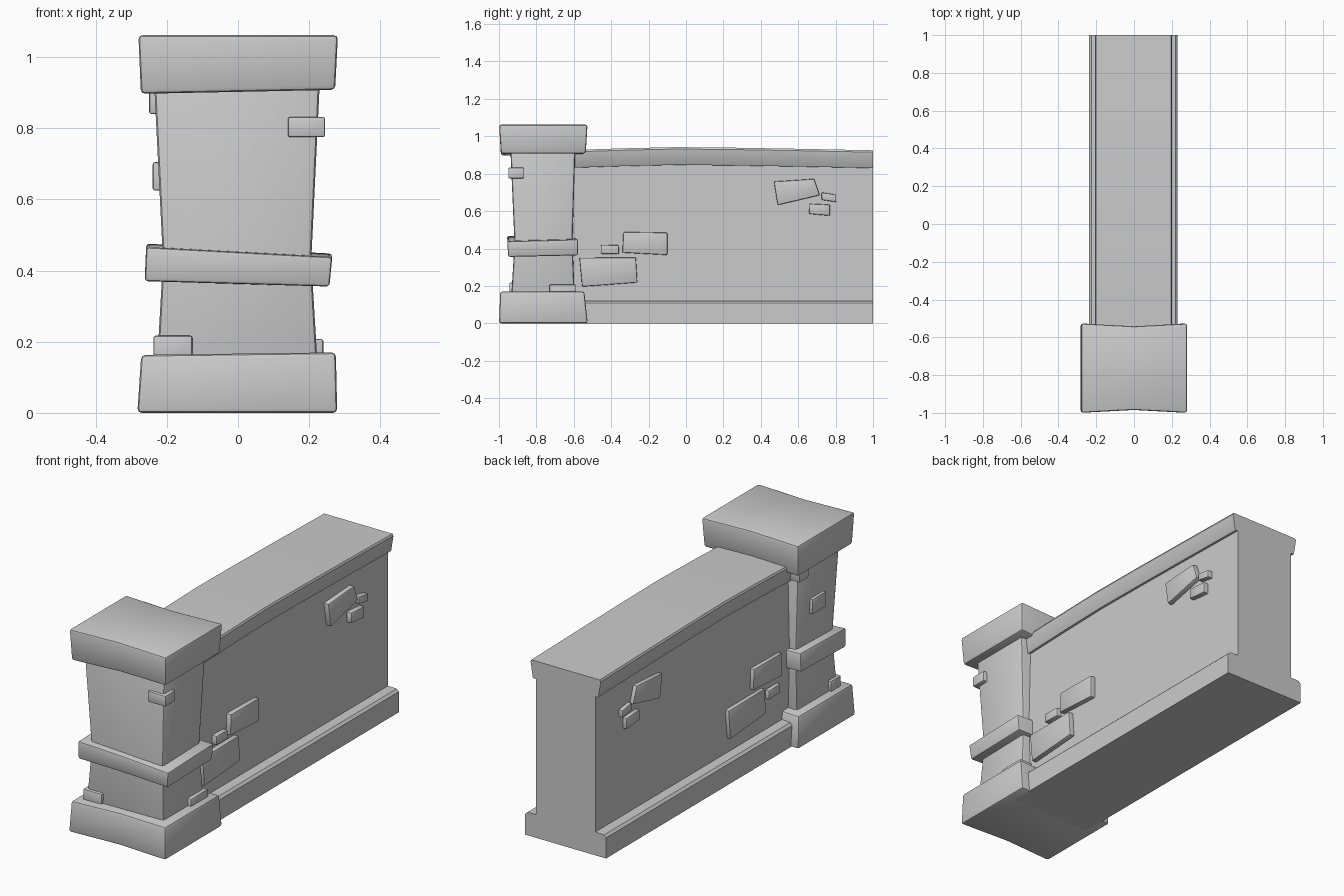
import bpy, bmesh, math

if "Cube" in bpy.data.objects:
    bpy.data.objects.remove(bpy.data.objects["Cube"])


def finish(name, bm, bevel=0.0, segments=2):
    """Round the hard edges and turn a bmesh into an object."""
    bmesh.ops.recalc_face_normals(bm, faces=bm.faces)
    if bevel:
        hard = [e for e in bm.edges if e.is_manifold and e.calc_face_angle() > 0.6]
        bmesh.ops.bevel(bm, geom=hard, offset=bevel, segments=segments,
                        profile=0.5, affect='EDGES', clamp_overlap=True)
    mesh = bpy.data.meshes.new(name)
    bm.to_mesh(mesh)
    bm.free()
    obj = bpy.data.objects.new(name, mesh)
    bpy.context.collection.objects.link(obj)
    bpy.ops.object.select_all(action='DESELECT')
    obj.select_set(True)
    bpy.context.view_layer.objects.active = obj
    bpy.ops.object.shade_smooth_by_angle(angle=math.radians(35))
    return obj


def loft(name, rings, bevel=0.0):
    """Skin equal-length closed rings and cap both ends."""
    bm = bmesh.new()
    vs = [[bm.verts.new(p) for p in r] for r in rings]
    n = len(vs[0])
    for a, b in zip(vs, vs[1:]):
        for i in range(n):
            j = (i + 1) % n
            bm.faces.new((a[i], a[j], b[j], b[i]))
    bm.faces.new(vs[0][::-1])
    bm.faces.new(vs[-1])
    return finish(name, bm, bevel)


def ring(x0, x1, y0, y1, zl, zr, bow=0.0, zy=0.0):
    """Level outline; zl/zr are left/right heights, bow dents front and back."""
    xm, zm = (x0 + x1) / 2, (zl + zr) / 2
    return [(x0, y0, zl), (xm, y0 + bow, zm), (x1, y0, zr),
            (x1, y1, zr + zy), (xm, y1 - bow, zm + zy), (x0, y1, zl + zy)]


def box(name, x0, x1, y0, y1, z0, z1):
    return loft(name, [ring(x0, x1, y0, y1, z0, z0), ring(x0, x1, y0, y1, z1, z1)], 0.007)


def wall_stone(name, side, quad):
    """Flat brick standing proud of the wall, outline given as (y, z)."""
    loft(name, [[(side * x, y, z) for y, z in quad] for x in (0.15, 0.195)], 0.006)


# Wall: plinth, panel and arched coping in one cross-section
half = [(0.234, 0.0, 0), (0.234, 0.108, 0), (0.222, 0.12, 0), (0.172, 0.122, 0),
        (0.172, 0.832, 1), (0.186, 0.83, 1), (0.190, 0.835, 1), (0.203, 0.915, 1),
        (0.198, 0.925, 1)]
profile = half + [(-x, z, k) for x, z, k in reversed(half)]
stations = [(-0.65, 0.0), (-0.35, 0.01), (-0.05, 0.017), (0.25, 0.014), (0.6, 0.008), (1.0, 0.0)]
loft("wall", [[(x - 0.003, y, z + k * dz) for x, z, k in profile] for y, dz in stations])

# Pillar blocks
loft("pillar_base", [ring(-0.283, 0.279, -1.0, -0.525, 0, 0, 0.015),
                     ring(-0.272, 0.275, -0.994, -0.543, 0.163, 0.17, 0.015)], 0.012)
loft("pillar_shaft", [ring(-0.228, 0.224, -0.935, -0.594, 0.13, 0.13),
                      ring(-0.211, 0.206, -0.917, -0.607, 0.43, 0.43),
                      ring(-0.236, 0.230, -0.939, -0.592, 0.93, 0.93)], 0.014)
loft("pillar_band", [ring(-0.262, 0.257, -0.950, -0.578, 0.370, 0.355, 0.006, 0.008),
                     ring(-0.258, 0.265, -0.957, -0.578, 0.466, 0.438, 0.006, 0.010)], 0.009)
loft("pillar_cap", [ring(-0.273, 0.273, -0.99, -0.536, 0.897, 0.908, 0.015),
                    ring(-0.28, 0.281, -1.0, -0.526, 1.062, 1.062, 0.015)], 0.012)

# Loose bricks on the pillar
box("pillar_brick_front_right", 0.14, 0.245, -0.95, -0.865, 0.775, 0.832)
box("pillar_brick_front_left", -0.238, -0.128, -0.945, -0.86, 0.14, 0.217)
box("pillar_brick_right_low", 0.15, 0.24, -0.73, -0.587, 0.14, 0.208)
box("pillar_brick_left_mid", -0.24, -0.16, -0.82, -0.705, 0.625, 0.705)
box("pillar_brick_left_top", -0.25, -0.165, -0.66, -0.583, 0.84, 0.92)

# Upper bricks, same on both wall faces; lower ones are reversed on the left
upper = [[(0.47, 0.758), (0.685, 0.772), (0.715, 0.685), (0.49, 0.632)],
         [(0.725, 0.7), (0.803, 0.688), (0.803, 0.648), (0.725, 0.66)],
         [(0.66, 0.64), (0.77, 0.634), (0.77, 0.575), (0.658, 0.585)]]
large = [(-0.57, 0.35), (-0.268, 0.352), (-0.26, 0.218), (-0.555, 0.196)]
medium = [(-0.335, 0.488), (-0.1, 0.485), (-0.1, 0.365), (-0.34, 0.378)]
small = [(-0.455, 0.42), (-0.36, 0.418), (-0.358, 0.37), (-0.455, 0.372)]
for side, label in ((1, "right"), (-1, "left")):
    for i, quad in enumerate(upper):
        wall_stone(f"wall_brick_upper_{label}_{i}", side, quad)
    lower = [large, medium, small]
    if side < 0:
        lower = [[(-0.645 - y, z) for y, z in large], [(-0.62 - y, z) for y, z in medium],
                 [(y - 0.05, z - 0.09) for y, z in small]]
    for i, quad in enumerate(lower):
        wall_stone(f"wall_brick_lower_{label}_{i}", side, quad)
